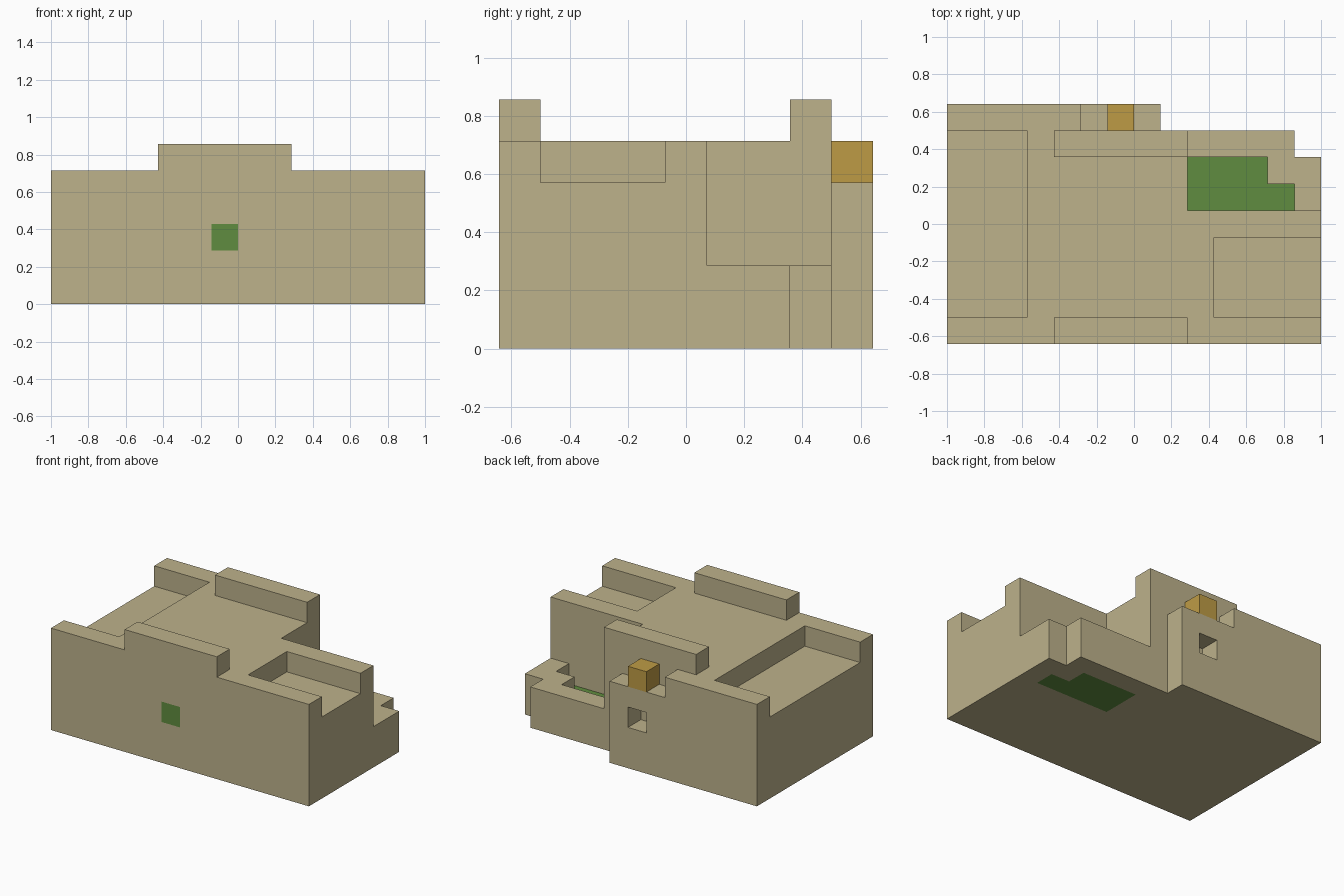
import bpy
import bmesh
from mathutils import Vector

cube = bpy.data.objects.get("Cube")
if cube:
    bpy.data.objects.remove(cube, do_unlink=True)

U = 1 / 7                                # edge of one building block
ORIGIN = Vector((7, 4.5, 0))             # grid point at the centre of the base


def material(name, rgb):
    m = bpy.data.materials.new(name)
    m.use_nodes = True
    m.diffuse_color = (*rgb, 1)
    bsdf = next(n for n in m.node_tree.nodes if n.type == "BSDF_PRINCIPLED")
    bsdf.inputs["Base Color"].default_value = (*rgb, 1)
    return m


SAND = material("sandstone", (0.51, 0.445, 0.26))
GREEN = material("green", (0.117, 0.265, 0.05))
GOLD = material("gold", (0.515, 0.33, 0.06))


def block(name, mat, *boxes):
    """Object of boxes, each given by its low and high grid corners."""
    bm = bmesh.new()
    for low, high in boxes:
        low, high = Vector(low), Vector(high)
        made = bmesh.ops.create_cube(bm, size=1)["verts"]
        bmesh.ops.scale(bm, vec=high - low, verts=made)
        bmesh.ops.translate(bm, vec=(low + high) / 2 - ORIGIN, verts=made)
    bmesh.ops.scale(bm, vec=(U, U, U), verts=bm.verts)
    mesh = bpy.data.meshes.new(name)
    bm.to_mesh(mesh)
    bm.free()
    mesh.materials.append(mat)
    obj = bpy.data.objects.new(name, mesh)
    bpy.context.collection.objects.link(obj)
    return obj


def combine(target, operation, name, low, high):
    """Cut a box out of the target, or join one to it."""
    tool = block(name, SAND, (low, high))
    mod = target.modifiers.new(name, "BOOLEAN")
    mod.object, mod.operation, mod.solver = tool, operation, "EXACT"
    bpy.context.view_layer.objects.active = target
    bpy.ops.object.modifier_apply(modifier=mod.name)
    bpy.data.objects.remove(tool, do_unlink=True)


# Main building: a solid mass with spaces carved out
building = block("building", SAND, ((0, 0, 0), (14, 9, 5)))
for name, low, high in [
    ("back_corner_space", (8, 8, -1), (15, 10, 7)),
    ("side_corner_space", (13, 7, -1), (15, 10, 7)),
    ("terrace_space", (9, 5, 2), (15, 10, 7)),
    ("right_roof_recess", (-1, 1, 4), (3, 8, 7)),
    ("left_roof_recess", (10, 1, 4), (15, 4, 7)),
    ("back_wall_notch", (5, 8, 4), (9, 10, 7)),
    ("back_window", (6, 8, 2), (7, 10, 3)),
    ("front_window", (6, -1, 2), (7, 1, 3)),
    ("garden_pit", (9, 5, -1), (12, 7, 3)),
    ("garden_pit_nook", (11, 5, -1), (13, 6, 3)),
]:
    combine(building, "DIFFERENCE", name, low, high)

# Raised parapets at front and back
for name, y in (("front_parapet", 0), ("back_parapet", 7)):
    combine(building, "UNION", name, (4, y, 5), (9, y + 1, 6))

# Coloured blocks
block("front_window_panel", GREEN, ((6, 0, 2), (7, 1, 3)))
block("garden_bed", GREEN, ((9, 5, 0), (12, 7, 1)), ((12, 5, 0), (13, 6, 1)))
block("gold_block", GOLD, ((6, 8, 4), (7, 9, 5)))
